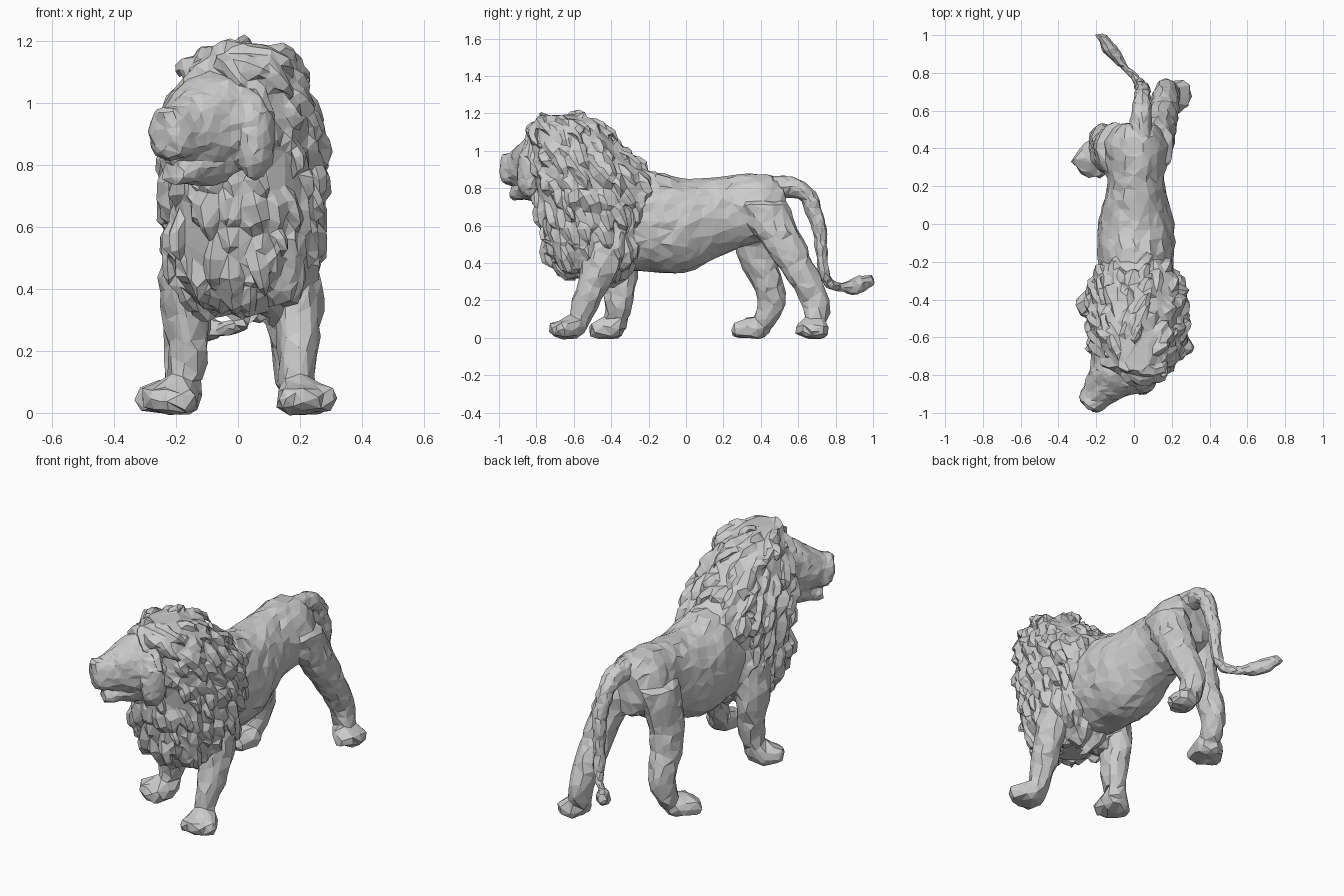
import bpy, bmesh, math, random
from mathutils import Vector, Matrix

random.seed(7)
cube = bpy.data.objects.get("Cube")
if cube:
    bpy.data.objects.remove(cube, do_unlink=True)

X, Y, Z = Vector((1, 0, 0)), Vector((0, 1, 0)), Vector((0, 0, 1))
ripple = bpy.data.textures.new("muscle_ripple", 'CLOUDS')
ripple.noise_scale = .07


def smooth_rows(rows, steps=4):
    """Catmull-Rom curve through rows of any length."""
    rows = [Vector(row) for row in rows]
    padded = [rows[0]] + rows + [rows[-1]]
    result = []
    for before, start, end, after in zip(padded, rows, rows[1:], padded[3:]):
        leave, arrive = (end - before) / 2, (after - start) / 2
        for k in range(steps):
            t = k / steps
            ease = t * t * (3 - 2 * t)
            result.append(start.lerp(end, ease) + leave * t * (1 - t) ** 2
                          - arrive * t * t * (1 - t))
    return result + [rows[-1]]


def loft(bm, rings, across, up=None, sides=12, power=1):
    """Closed tube through rings of (centre, half width, half height)."""
    def wave(value):
        return math.copysign(abs(value) ** power, value)

    centres = [ring[0] for ring in rings]
    loops = []
    for i, (centre, width, height) in enumerate(rings):
        tangent = centres[min(i + 1, len(rings) - 1)] - centres[max(i - 1, 0)]
        other = up or tangent.cross(across).normalized()
        angles = [math.tau * k / sides for k in range(sides)]
        loops.append([bm.verts.new(centre + across * width * wave(math.cos(angle))
                                   + other * height * wave(math.sin(angle)))
                      for angle in angles])
    for lower, upper in zip(loops, loops[1:]):
        for k in range(sides):
            following = (k + 1) % sides
            bm.faces.new((lower[k], lower[following], upper[following], upper[k]))
    bm.faces.new(loops[0])
    bm.faces.new(loops[-1])


def ball(bm, centre, size, direction):
    turn = Matrix.Rotation(math.atan2(direction.y, direction.x), 4, 'Z')
    matrix = Matrix.Translation(centre) @ turn @ Matrix.Diagonal((*size, 1))
    bmesh.ops.create_icosphere(bm, subdivisions=2, radius=1, matrix=matrix)


def finish(bm, name, voxel, soften, ratio):
    """Fuse overlapping pieces and reduce them to irregular flat facets."""
    for vert in bm.verts:
        vert.co.z = max(vert.co.z, 0)
    bmesh.ops.recalc_face_normals(bm, faces=bm.faces)
    mesh = bpy.data.meshes.new(name)
    bm.to_mesh(mesh)
    bm.free()
    part = bpy.data.objects.new(name, mesh)
    bpy.context.collection.objects.link(part)
    remesh = part.modifiers.new("fuse", 'REMESH')
    remesh.mode = 'VOXEL'
    remesh.voxel_size = voxel
    if soften:
        part.modifiers.new("soften", 'SMOOTH').iterations = soften
        uneven = part.modifiers.new("uneven", 'DISPLACE')
        uneven.texture = ripple
        uneven.strength = .025
    part.modifiers.new("facets", 'DECIMATE').ratio = ratio


def leg(bm, joints, toe):
    """Tapered limb through its joints, ending in a paw that points at toe."""
    path = smooth_rows(joints)
    rings = []
    for i, centre in enumerate(path):
        rest = 1 - i / (len(path) - 1)
        rings.append((centre, .05 + .05 * rest, .055 + .09 * rest ** 1.2))
    loft(bm, rings, X, Y)
    heel, toe = path[-1], Vector(toe)
    forward = (toe - heel).normalized()
    side = forward.cross(Z)
    loft(bm, [(heel - forward * .03, .05, .04), (heel, .075, .07),
              (heel.lerp(toe, .6), .095, .065), (toe, .08, .04)], side, Z)
    for k in (-1.5, -.5, .5, 1.5):
        spot = toe + side * k * .045 - forward * abs(k) * .02
        ball(bm, spot, (.04, .03, .045), forward)


# Torso
bm = bmesh.new()
torso = smooth_rows([(-.6, .6, .16, .2), (-.2, .62, .2, .27), (0, .6, .2, .25),
                     (.22, .66, .15, .21), (.42, .7, .17, .18), (.53, .7, .1, .14)])
loft(bm, [(Vector((.01, y, z)), width, height) for y, z, width, height in torso], X, Z, 16)

# Front legs, then hind legs, in mid stride
leg(bm, [(.13, -.4, .7), (.19, -.45, .4), (.19, -.53, .2), (.19, -.58, .05)],
    (.23, -.7, .04))
leg(bm, [(-.12, -.4, .7), (-.17, -.36, .4), (-.16, -.36, .2), (-.18, -.37, .05)],
    (-.24, -.48, .04))
leg(bm, [(.11, .4, .72), (.15, .55, .45), (.17, .69, .2), (.19, .69, .05)],
    (.27, .66, .04))
leg(bm, [(-.1, .4, .72), (-.15, .38, .45), (-.17, .46, .2), (-.19, .4, .05)],
    (-.25, .28, .04))
finish(bm, "body_and_legs", .013, 4, .045)

# Tail, swelling into a tuft near its end
bm = bmesh.new()
path = smooth_rows([(.03, .42, .8), (.04, .62, .79), (.045, .71, .6), (.035, .73, .4),
                    (.02, .76, .3), (-.08, .86, .27), (-.17, 1, .31)])
rings = []
for i, centre in enumerate(path):
    t = i / (len(path) - 1)
    radius = .026 + .045 * (1 - t) ** 3 + .02 * math.exp(-((t - .9) / .08) ** 2)
    rings.append((centre, radius, radius))
loft(bm, rings, X, None, 8)
finish(bm, "tail", .01, 2, .08)

# Head, turned towards its right
bm = bmesh.new()
face = Vector((-.65, -.76, 0))
across = Z.cross(face)


def on_head(ahead, side, height):
    return Vector((-.02, -.7, height)) + face * ahead + across * side


skull = [(-.06, .96, .16, .17), (.06, .94, .18, .18), (.17, .93, .13, .15),
         (.26, .91, .09, .1), (.33, .9, .07, .08), (.355, .9, .04, .05)]
jaw = [(.08, .82, .11, .09), (.2, .79, .075, .055), (.29, .77, .05, .035)]
for rows in (skull, jaw):
    loft(bm, [(on_head(ahead, 0, z), width, height)
              for ahead, z, width, height in smooth_rows(rows)], across, Z)
# brows, lips, cheeks and nose
for s in (-1, 1):
    ball(bm, on_head(.17, .07 * s, 1), (.04, .04, .03), face)
    ball(bm, on_head(.29, .04 * s, .87), (.05, .045, .05), face)
    ball(bm, on_head(.06, .15 * s, .89), (.07, .06, .15), face)
ball(bm, on_head(.33, 0, .96), (.03, .05, .03), face)
finish(bm, "head", .011, 3, .085)

# Mane core, stacked from level slices
bm = bmesh.new()
core = smooth_rows([(.33, -.48, .1, .11), (.45, -.49, .22, .24), (.8, -.48, .245, .325),
                    (.95, -.56, .22, .27), (1.1, -.63, .17, .19), (1.19, -.69, .07, .09)])
loft(bm, [(Vector((.015, y, z)), width, depth) for z, y, width, depth in core],
     X, Y, 24, .85)
bmesh.ops.recalc_face_normals(bm, faces=bm.faces)


def jitter(amount):
    return Vector([random.uniform(-amount, amount) for axis in range(3)])


# Overlapping locks sweeping away from the face and down
muzzle = on_head(.15, 0, .95)
spots = [(f.calc_center_median(), f.normal.copy(), f.calc_area())
         for f in bm.faces if len(f.verts) == 4]
for centre, normal, area in random.choices(spots, [spot[2] for spot in spots], k=420):
    centre = centre + jitter(.02)
    if (centre - muzzle).length < .17:
        continue
    flow = (centre - muzzle).normalized() * .6 - Z * .7 + jitter(.25)
    flow = (flow - normal * flow.dot(normal)).normalized()
    length, width = random.uniform(.07, .12), random.uniform(.025, .04)
    lift = normal * random.uniform(.005, .02)
    reach = flow * length
    loft(bm, [(centre - reach * .6 - normal * .02, width * .4, .01),
              (centre + lift * .5, width, .02),
              (centre + reach * .6 + lift * .8, width * .7, .02),
              (centre + reach - normal * .01, .006, .006)], flow.cross(normal), normal, 4)
finish(bm, "mane", .01, 0, .05)
